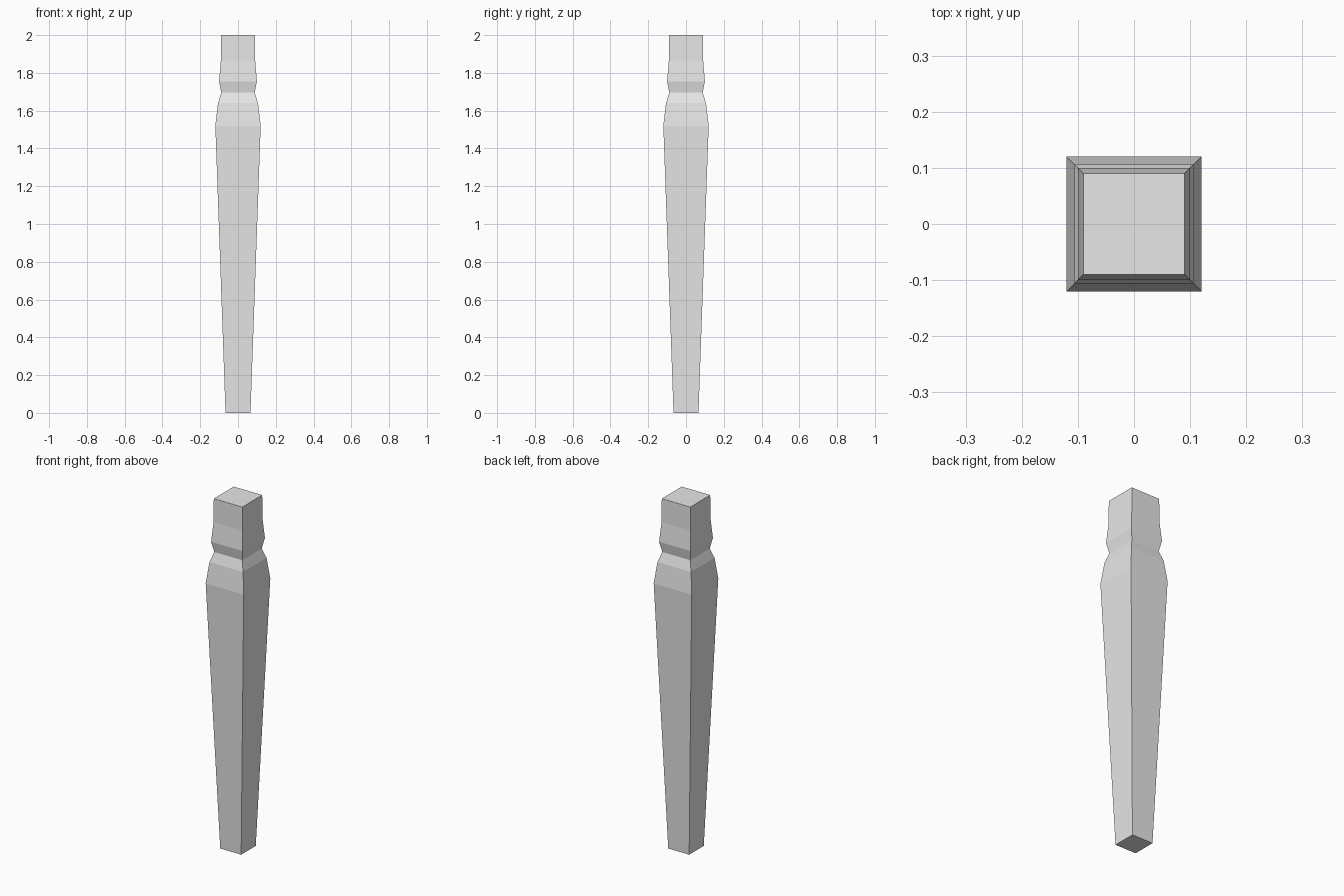
import bpy
import bmesh

cube = bpy.data.objects.get("Cube")
if cube:
    bpy.data.objects.remove(cube, do_unlink=True)

# Plain grey finish
grey = bpy.data.materials.new("light_grey")
grey.use_nodes = True
colour = (0.8, 0.8, 0.8, 1)
grey.diffuse_color = colour
grey.node_tree.nodes["Principled BSDF"].inputs["Base Color"].default_value = colour

# Square leg profile: (half width, height) from foot to top
profile = [(0.066, 0), (0.12, 1.52), (0.106, 1.64), (0.088, 1.695),
           (0.1, 1.755), (0.091, 1.865), (0.09, 2)]
corners = [(-1, -1), (1, -1), (1, 1), (-1, 1)]

# Stack square rings, bridge them and cap both ends
bm = bmesh.new()
rings = [[bm.verts.new((x * w, y * w, z)) for x, y in corners] for w, z in profile]
for low, high in zip(rings, rings[1:]):
    for i in range(4):
        j = (i + 1) % 4
        bm.faces.new((low[i], low[j], high[j], high[i]))
bm.faces.new(rings[0][::-1])
bm.faces.new(rings[-1])

mesh = bpy.data.meshes.new("table_leg")
bm.to_mesh(mesh)
bm.free()
mesh.materials.append(grey)
leg = bpy.data.objects.new("table_leg", mesh)
bpy.context.collection.objects.link(leg)
